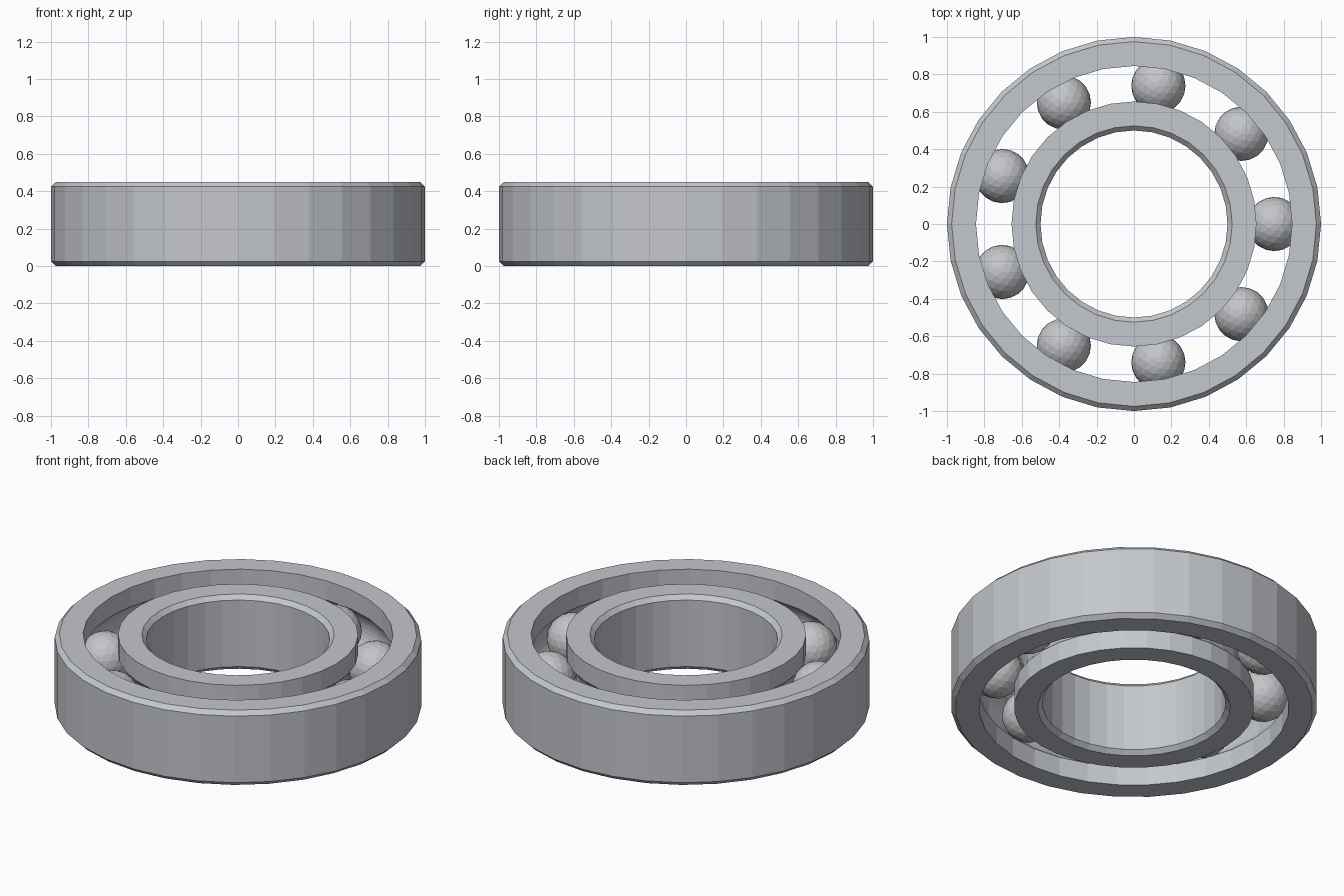
import bpy, bmesh
from math import sin, cos, pi, asin, radians

cube = bpy.data.objects.get("Cube")
if cube:
    bpy.data.objects.remove(cube, do_unlink=True)

HEIGHT = 0.45
MID = HEIGHT / 2
PITCH = 0.75        # radius of the circle of balls
BALL_R = 0.145
BALLS = 9
SIDES = 32
CHAMFER = 0.025
LAND_GAP = 0.095    # pitch circle to each ring's plain wall


def material(name, colour):
    mat = bpy.data.materials.new(name)
    mat.use_nodes = True
    mat.diffuse_color = (*colour, 1)
    mat.node_tree.nodes["Principled BSDF"].inputs["Base Color"].default_value = (*colour, 1)
    return mat


def finish(name, bm, mat):
    bmesh.ops.recalc_face_normals(bm, faces=bm.faces)
    mesh = bpy.data.meshes.new(name)
    bm.to_mesh(mesh)
    bm.free()
    mesh.materials.append(mat)
    obj = bpy.data.objects.new(name, mesh)
    bpy.context.collection.objects.link(obj)
    return obj


def race(name, rim, side, mat):
    """Ring with a chamfered rim and a ball groove; side is +1 outer, -1 inner."""
    land = PITCH + side * LAND_GAP
    inset = rim - side * CHAMFER
    half = asin((BALL_R ** 2 - LAND_GAP ** 2) ** 0.5 / BALL_R)
    steps = 10
    angles = [half * (1 - 2 * i / steps) for i in range(steps + 1)]
    groove = [(PITCH + side * BALL_R * cos(a), MID + BALL_R * sin(a)) for a in angles]
    profile = [(land, 0), (inset, 0), (rim, CHAMFER), (rim, HEIGHT - CHAMFER),
               (inset, HEIGHT), (land, HEIGHT)] + groove

    # Revolve the closed section around the axle
    bm = bmesh.new()
    loops = []
    for i in range(SIDES):
        t = 2 * pi * i / SIDES
        loops.append([bm.verts.new((r * cos(t), r * sin(t), z)) for r, z in profile])
    n = len(profile)
    for i in range(SIDES):
        a, b = loops[i], loops[(i + 1) % SIDES]
        for j in range(n):
            k = (j + 1) % n
            bm.faces.new((a[j], b[j], b[k], a[k]))
    return finish(name, bm, mat)


steel = material("ring steel", (0.55, 0.57, 0.61))
polished = material("ball steel", (0.55, 0.56, 0.58))

# Outer and inner rings
race("outer_ring", 1.0, 1, steel)
race("inner_ring", 0.5, -1, steel)

# Rolling balls, sharing one mesh
bm = bmesh.new()
bmesh.ops.create_icosphere(bm, subdivisions=3, radius=BALL_R)
first = finish("ball_1", bm, polished)
for i in range(BALLS):
    ball = first if i == 0 else bpy.data.objects.new(f"ball_{i + 1}", first.data)
    if i:
        bpy.context.collection.objects.link(ball)
    t = radians(360 / BALLS * i)
    ball.location = (PITCH * cos(t), PITCH * sin(t), MID)
